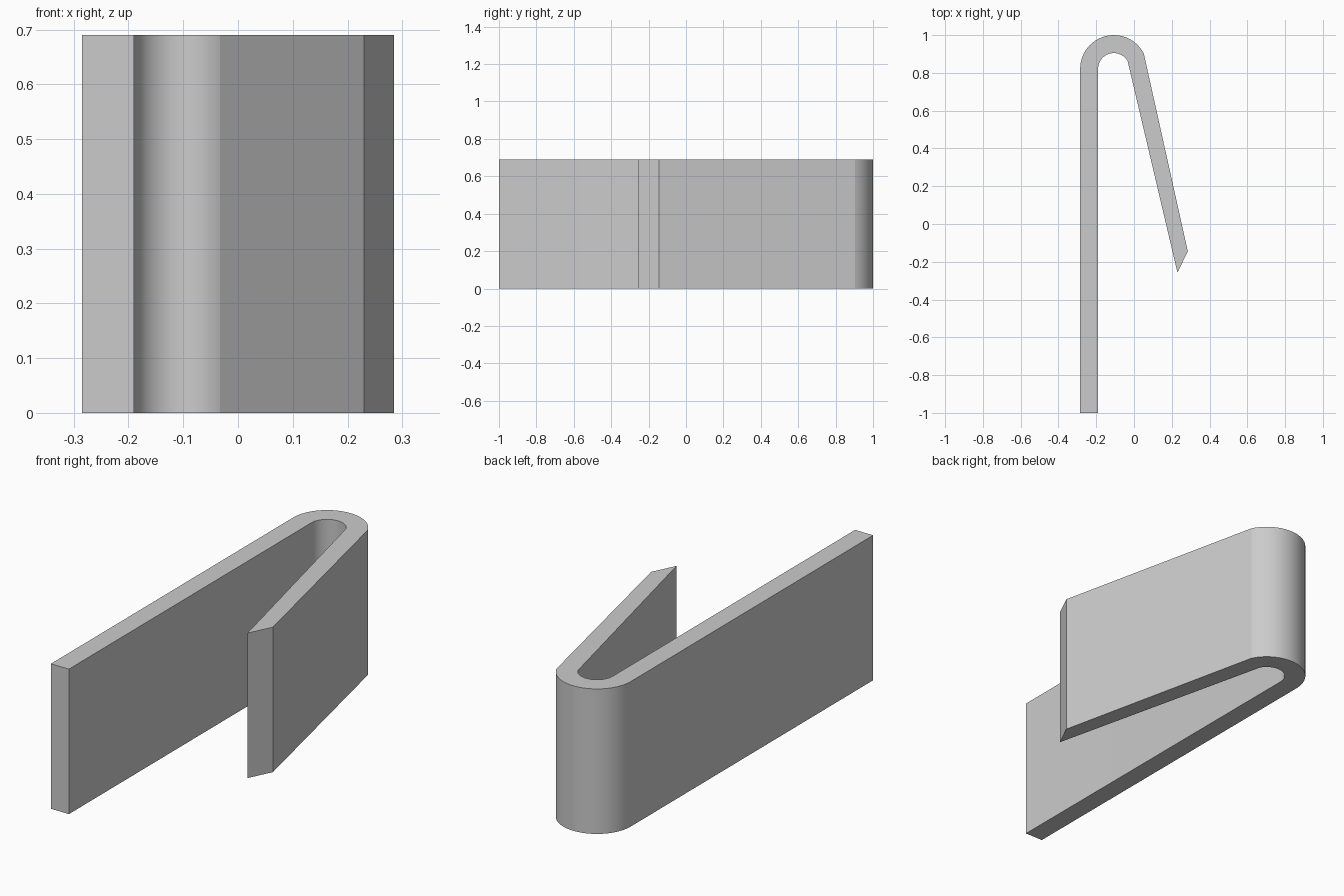
import bpy
import bmesh
from math import cos, sin, radians
from mathutils import Vector

cube = bpy.data.objects.get("Cube")
if cube:
    bpy.data.objects.remove(cube, do_unlink=True)

HEIGHT = 0.69
BEND_CENTRE = Vector((-0.107, 0.822))
OUTER, INNER = 0.178, 0.083
BEND_END = 27      # degrees at which the bend meets the slanted leg
STEPS = 28

# Single grey finish
grey = bpy.data.materials.new("grey")
grey.use_nodes = True
colour = (0.6, 0.6, 0.6, 1)
grey.diffuse_color = colour
grey.node_tree.nodes["Principled BSDF"].inputs["Base Color"].default_value = colour


def bend(radius):
    """Points around the bend, from the straight leg to the slanted leg."""
    angles = [radians(180 + (BEND_END - 180) * i / STEPS) for i in range(STEPS + 1)]
    return [BEND_CENTRE + radius * Vector((cos(a), sin(a))) for a in angles]


# Strip outline: straight leg, round bend, slanted leg with a bevelled tip
left_outer = BEND_CENTRE.x - OUTER
left_inner = BEND_CENTRE.x - INNER
outer_side = [Vector((left_outer, -1))] + bend(OUTER) + [Vector((0.285, -0.145))]
inner_side = [Vector((left_inner, -1))] + bend(INNER) + [Vector((0.23, -0.257))]

# Pair both sides into quads, then extrude the strip upward
bm = bmesh.new()
rails = [[bm.verts.new((p.x, p.y, 0)) for p in side] for side in (outer_side, inner_side)]
for i in range(len(outer_side) - 1):
    bm.faces.new((rails[0][i], rails[0][i + 1], rails[1][i + 1], rails[1][i]))
top = bmesh.ops.extrude_face_region(bm, geom=bm.faces[:])
top_verts = [g for g in top["geom"] if isinstance(g, bmesh.types.BMVert)]
bmesh.ops.translate(bm, verts=top_verts, vec=(0, 0, HEIGHT))
bmesh.ops.recalc_face_normals(bm, faces=bm.faces[:])

mesh = bpy.data.meshes.new("folded_clip")
bm.to_mesh(mesh)
bm.free()
mesh.materials.append(grey)
clip = bpy.data.objects.new("folded_clip", mesh)
bpy.context.collection.objects.link(clip)

# Smooth bend with crisp rims and corners
bpy.ops.object.select_all(action="DESELECT")
clip.select_set(True)
bpy.context.view_layer.objects.active = clip
bpy.ops.object.shade_smooth_by_angle(angle=radians(10))
